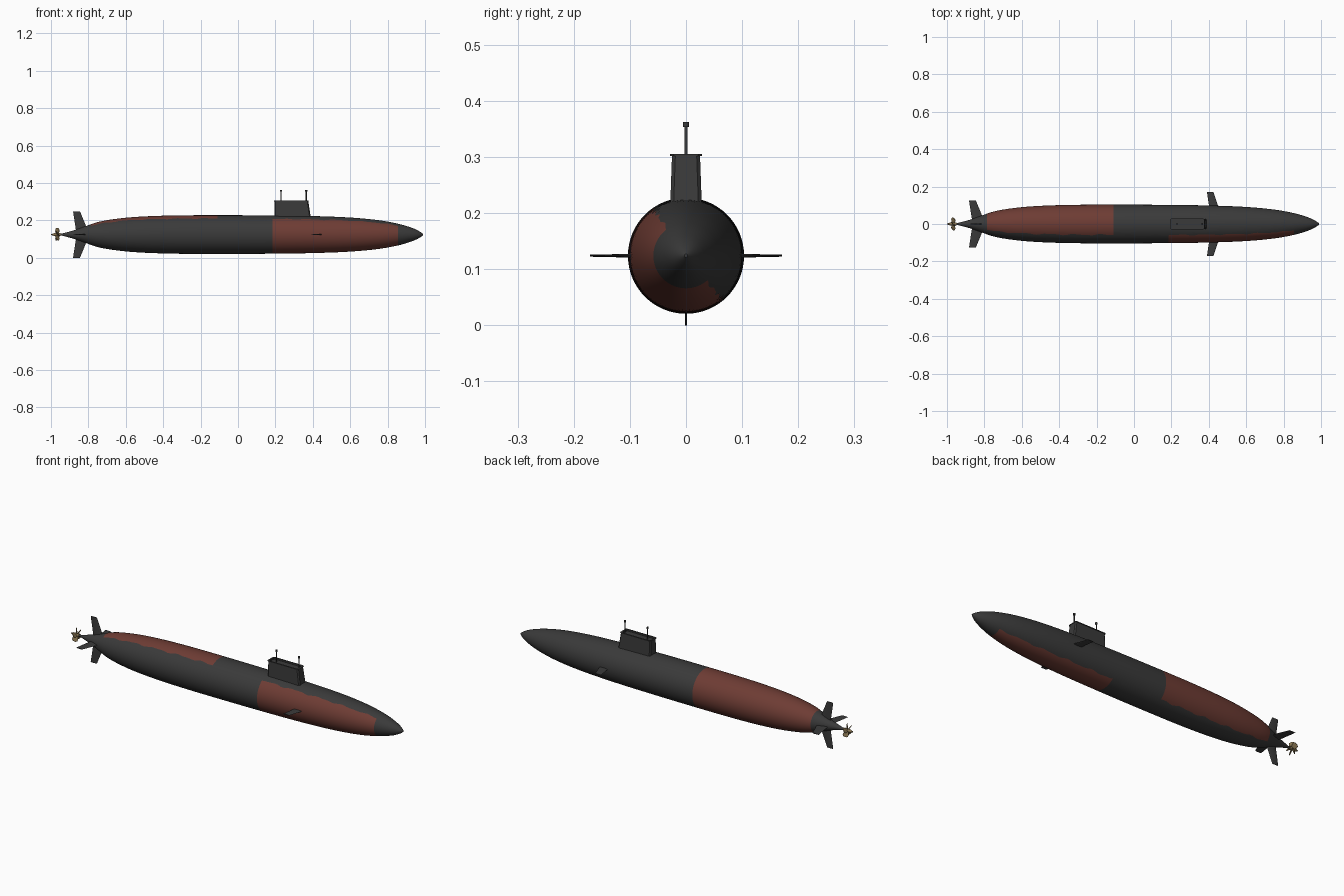
import bpy, bmesh, math
from mathutils import Matrix, Vector

if "Cube" in bpy.data.objects:
    bpy.data.objects.remove(bpy.data.objects["Cube"])

AXIS = 0.124  # height of the hull centreline


def mat(name, rgb):
    m = bpy.data.materials.new(name)
    m.diffuse_color = (*rgb, 1)
    m.use_nodes = True
    m.node_tree.nodes["Principled BSDF"].inputs["Base Color"].default_value = m.diffuse_color
    return m


GREY = mat("dark grey", (0.042, 0.042, 0.042))
RED = mat("oxide red", (0.155, 0.045, 0.034))
BRASS = mat("brass", (0.25, 0.18, 0.085))


def finish(name, bm, mats, angle=35):
    bmesh.ops.recalc_face_normals(bm, faces=bm.faces)
    me = bpy.data.meshes.new(name)
    bm.to_mesh(me)
    bm.free()
    ob = bpy.data.objects.new(name, me)
    bpy.context.collection.objects.link(ob)
    for m in mats:
        me.materials.append(m)
    bpy.ops.object.select_all(action='DESELECT')
    ob.select_set(True)
    bpy.context.view_layer.objects.active = ob
    bpy.ops.object.shade_smooth_by_angle(angle=math.radians(angle))
    return ob


def loft(bm, rings):
    """Skin a list of closed rings and cap both ends."""
    vs = [[bm.verts.new(p) for p in r] for r in rings]
    n = len(vs[0])
    for a, b in zip(vs, vs[1:]):
        for i in range(n):
            bm.faces.new((a[i], a[(i + 1) % n], b[(i + 1) % n], b[i]))
    bm.faces.new(vs[0])
    bm.faces.new(vs[-1])


# Hull: smooth radius profile along x
PROFILE = [(-0.94, 0.006), (-0.88, 0.022), (-0.82, 0.043), (-0.76, 0.064), (-0.70, 0.077),
           (-0.60, 0.090), (-0.48, 0.098), (-0.32, 0.1025), (-0.10, 0.1035), (0.15, 0.1025),
           (0.40, 0.099), (0.60, 0.091), (0.75, 0.077), (0.86, 0.057), (0.93, 0.036),
           (0.97, 0.018), (0.99, 0.003)]


def radius(x):
    k = max(i for i in range(len(PROFILE) - 1) if PROFILE[i][0] <= x + 1e-9)

    def slope(i):
        a, b = PROFILE[max(i - 1, 0)], PROFILE[min(i + 1, len(PROFILE) - 1)]
        return (b[1] - a[1]) / (b[0] - a[0])
    (x0, r0), (x1, r1) = PROFILE[k], PROFILE[k + 1]
    h = x1 - x0
    t = (x - x0) / h
    return ((2*t**3 - 3*t*t + 1) * r0 + (t**3 - 2*t*t + t) * h * slope(k)
            + (3*t*t - 2*t**3) * r1 + (t**3 - t*t) * h * slope(k + 1))


N, SEAM_TOP, SEAM_LOW = 64, 22, 55
STERN, BOW = (-0.785, -0.11), (0.185, 0.855)
xs = sorted({round(-0.94 + 0.02 * i, 3) for i in range(97)} | {*STERN, *BOW, 0.985, 0.99})


def hull_ring(x):
    pts = []
    wave = math.sin(x * 45) * 0.6 + math.sin(x * 83 + 1) * 0.4
    for i in range(N):
        a = 2 * math.pi * i / N
        if i in (SEAM_TOP, SEAM_LOW):  # wavy paint edge
            a += math.radians(3.2 * wave + (1.5 if x > 0 and i == SEAM_TOP else 0))
        pts.append((x, radius(x) * math.cos(a), AXIS + radius(x) * math.sin(a)))
    return pts


bm = bmesh.new()
loft(bm, [hull_ring(x) for x in xs])
bm.faces.ensure_lookup_table()
for k in range(len(xs) - 1):  # red patches: bow front and underside, stern back and top
    mid = (xs[k] + xs[k + 1]) / 2
    for i in range(N):
        low = SEAM_TOP <= i < SEAM_LOW
        if (low and BOW[0] < mid < BOW[1]) or (not low and STERN[0] < mid < STERN[1]):
            bm.faces[k * N + i].material_index = 1
finish("hull", bm, [GREY, RED])


# Fins: lens sections from root to tip, turned about the hull axis
def fin(name, root, tip, r_root, r_tip, thick, turn):
    bm = bmesh.new()
    rings = []
    for (x0, x1), r, th in ((root, r_root, thick), (tip, r_tip, thick * 0.5)):
        ring = []
        for i in range(12):
            a = 2 * math.pi * i / 12
            ring.append((x0 + (x1 - x0) * (0.5 + 0.5 * math.cos(a)), r, th / 2 * math.sin(a)))
        rings.append(ring)
    loft(bm, rings)
    bm.transform(Matrix.Translation((0, 0, AXIS)) @ Matrix.Rotation(turn, 4, 'X'))
    finish(name, bm, [GREY])


for i, side in enumerate(("back", "top", "front", "bottom")):
    fin("stern_fin_" + side, (-0.865, -0.80), (-0.882, -0.845), 0.015, 0.1245, 0.007,
        i * math.pi / 2)
for i, side in enumerate(("back", "front")):
    fin("bow_plane_" + side, (0.402, 0.452), (0.39, 0.425), 0.09, 0.171, 0.007, i * math.pi)


# Sail: tapered tower with a sloped front, thin rim and recessed deck
def slab(x0, x1, w, z, c=0.006):
    return [(x0 + c, -w, z), (x1 - c, -w, z), (x1, -w + c, z), (x1, w - c, z),
            (x1 - c, w, z), (x0 + c, w, z), (x0, w - c, z), (x0, -w + c, z)]


bm = bmesh.new()
loft(bm, [slab(0.195, 0.393, 0.029, 0.19), slab(0.195, 0.376, 0.025, 0.302),
          slab(0.193, 0.378, 0.0285, 0.302), slab(0.193, 0.378, 0.0285, 0.305),
          slab(0.201, 0.368, 0.021, 0.305), slab(0.201, 0.368, 0.021, 0.297)])
finish("sail", bm, [GREY], 30)


# Masts and propeller use simple cylinders
def cylinder(bm, r0, r1, length, matrix):
    bmesh.ops.create_cone(bm, cap_ends=True, segments=16, radius1=r0, radius2=r1,
                          depth=length, matrix=matrix)


for name, x in (("aft_mast", 0.23), ("forward_mast", 0.365)):
    bm = bmesh.new()
    cylinder(bm, 0.0028, 0.0028, 0.065, Matrix.Translation((x, 0, 0.3235)))
    cylinder(bm, 0.0055, 0.0055, 0.009, Matrix.Translation((x, 0, 0.3575)))
    finish(name, bm, [GREY])

along = Matrix.Rotation(-math.pi / 2, 4, 'Y')  # cylinder top points to -x
bm = bmesh.new()
cylinder(bm, 0.006, 0.006, 0.03, Matrix.Translation((-0.945, 0, AXIS)) @ along)
finish("shaft", bm, [GREY])

bm = bmesh.new()
cylinder(bm, 0.009, 0.008, 0.032, Matrix.Translation((-0.966, 0, AXIS)) @ along)
cylinder(bm, 0.008, 0.002, 0.018, Matrix.Translation((-0.991, 0, AXIS)) @ along)
finish("propeller_hub", bm, [BRASS])

bm = bmesh.new()
for i in range(5):
    turn = Matrix.Translation((-0.966, 0, AXIS)) @ Matrix.Rotation(i * 2 * math.pi / 5, 4, 'X')
    rings = []
    for z, w, pitch in ((0.005, 0.008, 55), (0.02, 0.015, 45), (0.03, 0.014, 38), (0.035, 0.007, 35)):
        spin = Matrix.Rotation(math.radians(pitch), 4, 'Z')
        rings.append([turn @ (spin @ Vector((sx * 0.0012, sy * w, z)))
                      for sx, sy in ((-1, -1), (1, -1), (1, 1), (-1, 1))])
    loft(bm, rings)
finish("propeller_blades", bm, [BRASS])
